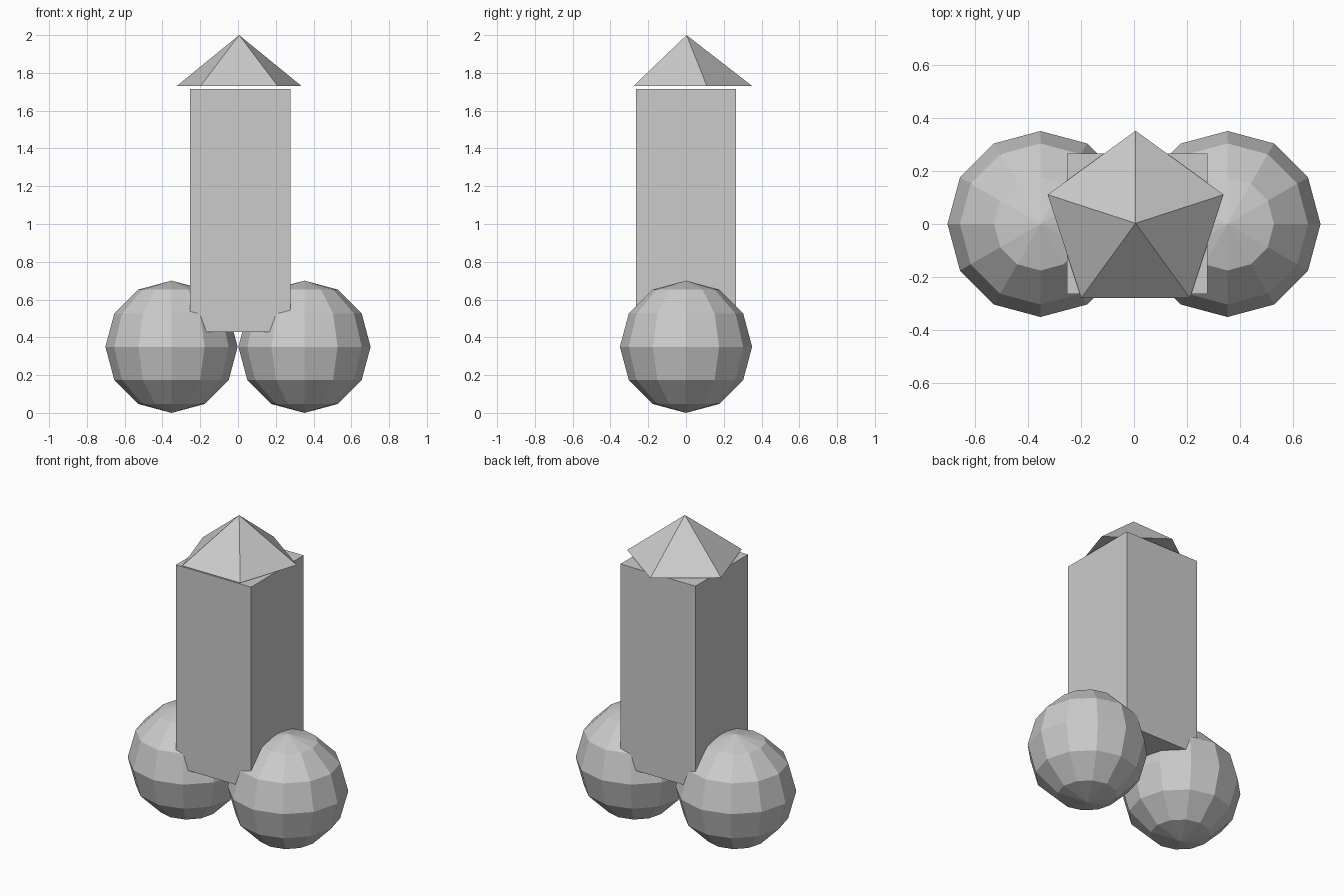
import bpy

if "Cube" in bpy.data.objects:
    bpy.data.objects.remove(bpy.data.objects["Cube"])

# Two faceted balls at the foot
R = 0.35
for name, x in (("left_ball", -0.352), ("right_ball", 0.352)):
    bpy.ops.mesh.primitive_uv_sphere_add(segments=12, ring_count=6, radius=R,
                                         location=(x, 0, R))
    bpy.context.object.name = name

# Square column standing between them
bottom, top = 0.428, 1.716
bpy.ops.mesh.primitive_cube_add(size=1, location=(0.012, 0.001, (bottom + top) / 2))
column = bpy.context.object
column.name = "column"
column.scale = (0.53, 0.53, top - bottom)
bpy.ops.object.transform_apply(location=False, rotation=False, scale=True)

# Five-sided pointed cap floating just above the column
cap_base, cap_tip = 1.73, 2.0
bpy.ops.mesh.primitive_cone_add(vertices=5, radius1=0.348, radius2=0,
                                depth=cap_tip - cap_base,
                                location=(0.006, 0.003, (cap_base + cap_tip) / 2))
bpy.context.object.name = "cap"
